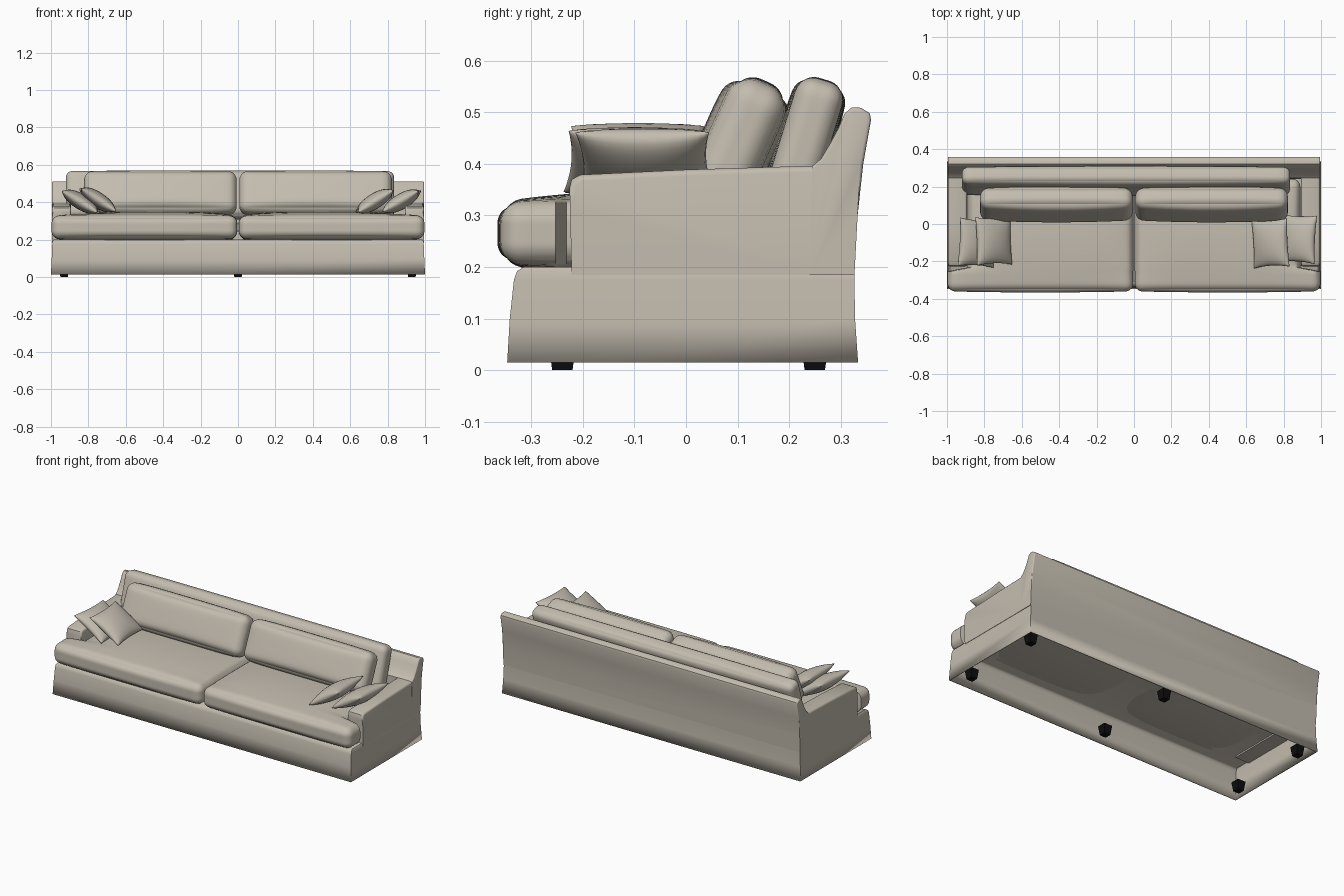
import bpy, bmesh, math
from mathutils import Vector, Matrix

if "Cube" in bpy.data.objects:
    bpy.data.objects.remove(bpy.data.objects["Cube"])


def material(name, rgb):
    m = bpy.data.materials.new(name)
    m.diffuse_color = (*rgb, 1)
    m.use_nodes = True
    m.node_tree.nodes["Principled BSDF"].inputs["Base Color"].default_value = m.diffuse_color
    return m


FABRIC = material("warm_beige_fabric", (0.55, 0.505, 0.43))
BLACK = material("black_feet", (0.004, 0.004, 0.004))


def finish(name, bm, mat, angle=40):
    bmesh.ops.remove_doubles(bm, verts=bm.verts, dist=0.0002)
    bmesh.ops.recalc_face_normals(bm, faces=bm.faces)
    me = bpy.data.meshes.new(name)
    bm.to_mesh(me)
    bm.free()
    me.shade_smooth()
    me.set_sharp_from_angle(angle=math.radians(angle))
    me.materials.append(mat)
    ob = bpy.data.objects.new(name, me)
    bpy.context.collection.objects.link(ob)
    return ob


def grid_cube(n):
    """Unit cube (-1..1) with n cells a side, denser toward the edges."""
    bm = bmesh.new()
    bmesh.ops.create_cube(bm, size=2)
    bmesh.ops.subdivide_edges(bm, edges=bm.edges[:], cuts=n - 1, use_grid_fill=True)
    for v in bm.verts:
        v.co = Vector([math.sin(c * math.pi / 2) for c in v.co])
    return bm


def cushion(name, center, size, r, crown=(0, 0, 0), tilt=0, n=24, warp=None):
    """Rounded box with bulging faces, tilted about x."""
    bm = grid_cube(n)
    half = Vector(size) / 2
    rot = Matrix.Rotation(math.radians(tilt), 3, 'X')
    for v in bm.verts:
        u = v.co.copy()
        p = Vector([u[i] * half[i] for i in range(3)])
        q = Vector([max(-half[i] + r, min(half[i] - r, p[i])) for i in range(3)])
        p = q + (p - q).normalized() * r
        for i in range(3):
            j, k = (i + 1) % 3, (i + 2) % 3
            p[i] += crown[i] * u[i] * (1 - u[j] ** 4) * (1 - u[k] ** 2)
        v.co = Vector(center) + rot @ p
        if warp:
            v.co = warp(v.co)
    return finish(name, bm, FABRIC, 60)


def throw_pillow(name, center, slope, yaw):
    """Knife-edge pillow with drawn-out corners, tilted about y."""
    bm = grid_cube(16)
    rot = Matrix.Rotation(math.radians(yaw), 3, 'Z') @ Matrix.Rotation(math.radians(slope), 3, 'Y')
    for v in bm.verts:
        x, y, z = v.co
        puff = max(0, (1 - x * x) * (1 - y * y)) ** 0.45
        p = Vector((0.112 * x * (1 - 0.08 * (1 - y * y)),
                    0.13 * y * (1 - 0.08 * (1 - x * x)), 0.042 * z * puff))
        v.co = Vector(center) + rot @ p
    return finish(name, bm, FABRIC, 70)


def extrude_profile(name, pts, x0, x1, bevel):
    """(y, z) outline extruded along x, with softened edges."""
    bm = bmesh.new()
    f = bm.faces.new([bm.verts.new((x0, y, z)) for y, z in pts])
    g = bmesh.ops.extrude_face_region(bm, geom=[f])
    for v in g['geom']:
        if isinstance(v, bmesh.types.BMVert):
            v.co.x = x1
    bmesh.ops.recalc_face_normals(bm, faces=bm.faces)
    rims = [e for e in bm.edges if abs(e.verts[0].co.x - e.verts[1].co.x) < 1e-5
            and min(v.co.z for v in e.verts) > 0.19]
    bmesh.ops.bevel(bm, geom=rims, offset=bevel, segments=3, profile=0.5, affect='EDGES')
    return finish(name, bm, FABRIC)


# Skirted base: open below, flared slightly, closed by the deck on top
bm = bmesh.new()
rings = []
for z, x, yf, yb in [(0.015, 1.0, -0.347, 0.334), (0.10, 0.996, -0.342, 0.328),
                     (0.175, 0.993, -0.334, 0.327), (0.192, 0.991, -0.328, 0.327),
                     (0.2, 0.985, -0.315, 0.327)]:
    rings.append([bm.verts.new(c) for c in
                  [(-x, yf, z), (x, yf, z), (x, yb, z), (-x, yb, z)]])
for a, b in zip(rings, rings[1:]):
    for i in range(4):
        j = (i + 1) % 4
        bm.faces.new((a[i], a[j], b[j], b[i]))
bm.faces.new(rings[-1])
base = finish("skirted_base", bm, FABRIC)
sol = base.modifiers.new("thickness", 'SOLIDIFY')
sol.thickness = 0.008
sol.offset = -1

# Back rest with rolled, leaning top
extrude_profile("back_rest", [
    (0.327, 0.185), (0.333, 0.3), (0.344, 0.4), (0.359, 0.485), (0.357, 0.498),
    (0.34, 0.509), (0.322, 0.51), (0.308, 0.498), (0.296, 0.47), (0.28, 0.44),
    (0.262, 0.41), (0.245, 0.396), (0.24, 0.185)], -0.995, 0.995, 0.006)

for s, side in ((1, "right"), (-1, "left")):
    # Arm
    extrude_profile(side + "_arm", [
        (-0.222, 0.185), (-0.226, 0.355), (-0.222, 0.37), (-0.205, 0.379),
        (0.0, 0.389), (0.26, 0.397), (0.26, 0.185)], s * 0.893, s * 0.994, 0.012)

    # L-shaped seat cushion, narrowed behind the arm front
    def narrow(p, s=s):
        t = max(0, min(1, (p.y + 0.25) / 0.015))
        p.x *= 1 + t * (0.89 / 0.998 - 1)
        return p
    cushion(side + "_seat_cushion", (s * 0.5005, -0.06, 0.266), (0.993, 0.6, 0.122),
            0.042, (0, 0.006, 0.022), n=36, warp=narrow)

    # Loose back cushion
    cushion(side + "_back_cushion", (s * 0.415, 0.105, 0.448), (0.815, 0.115, 0.235),
            0.045, (0, 0.016, 0.006), tilt=-24)

# Long bolster behind the loose cushions
cushion("back_bolster", (-0.043, 0.23, 0.438), (1.755, 0.095, 0.26),
        0.036, (0, 0.008, 0.002), tilt=-17)

# Throw pillows leaning on the arms
for name, c, slope, yaw in [
        ("right_inner_pillow", (0.73, -0.103, 0.405), -32, 3),
        ("right_outer_pillow", (0.875, -0.08, 0.405), -30, -3),
        ("left_inner_pillow", (-0.75, -0.09, 0.412), 33, 2),
        ("left_outer_pillow", (-0.84, -0.10, 0.402), 31, -3)]:
    throw_pillow(name, c, slope, yaw)

# Six tapered feet
for i, x in enumerate((-0.93, 0, 0.93)):
    for y, row in ((-0.24, "front"), (0.25, "back")):
        bm = bmesh.new()
        bmesh.ops.create_cone(bm, cap_ends=True, segments=4, radius1=0.028, radius2=0.038,
                              depth=0.055, matrix=Matrix.Translation((x, y, 0.0275))
                              @ Matrix.Rotation(math.pi / 4, 4, 'Z'))
        finish(f"{row}_foot_{i + 1}", bm, BLACK, 20)
